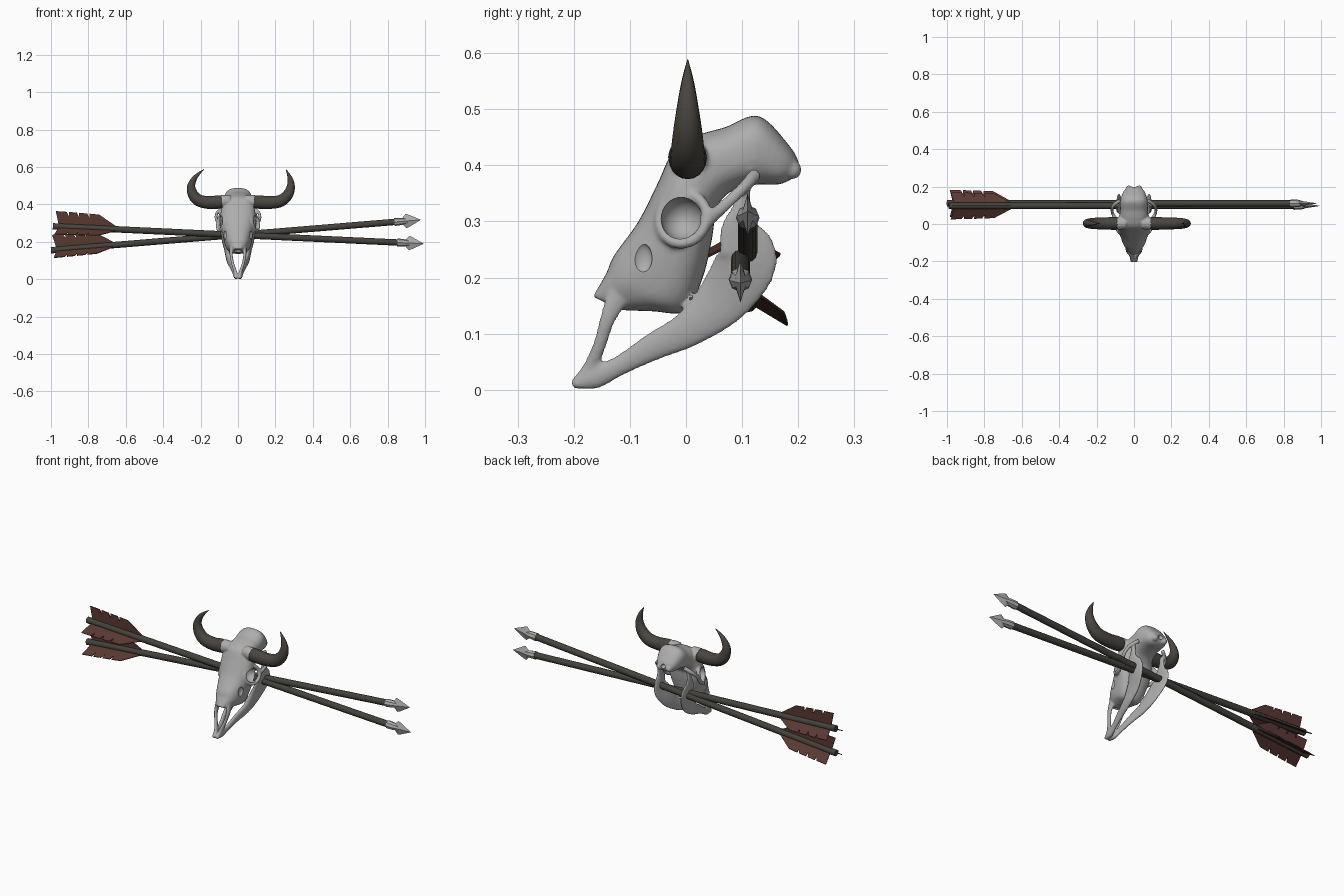
import bpy, bmesh, math
from mathutils import Vector, Matrix

if "Cube" in bpy.data.objects:
    bpy.data.objects.remove(bpy.data.objects["Cube"])


def material(name, rgb):
    m = bpy.data.materials.new(name)
    m.diffuse_color = (*rgb, 1)
    m.use_nodes = True
    m.node_tree.nodes["Principled BSDF"].inputs["Base Color"].default_value = m.diffuse_color
    return m


BONE = material("bone_grey", (0.42, 0.42, 0.42))
HORN = material("horn_brown", (0.068, 0.060, 0.050))
WOOD = material("shaft_wood", (0.060, 0.055, 0.045))
STEEL = material("arrowhead_grey", (0.42, 0.42, 0.42))
FEATHER = material("feather_red_brown", (0.10, 0.040, 0.030))


def finish(bm, name, mat, angle=40, matrix=Matrix()):
    bmesh.ops.recalc_face_normals(bm, faces=bm.faces)
    me = bpy.data.meshes.new(name)
    bm.to_mesh(me)
    bm.free()
    ob = bpy.data.objects.new(name, me)
    bpy.context.collection.objects.link(ob)
    if mat:
        me.materials.append(mat)
    ob.matrix_world = matrix
    activate(ob)
    bpy.ops.object.shade_smooth_by_angle(angle=math.radians(angle))
    return ob


def activate(ob):
    bpy.ops.object.select_all(action='DESELECT')
    ob.select_set(True)
    bpy.context.view_layer.objects.active = ob


def spline(rows, k=5):
    """Catmull-Rom interpolation of rows of numbers."""
    p = [rows[0]] + list(rows) + [rows[-1]]
    out = []
    for i in range(1, len(p) - 2):
        for j in range(k):
            t = j / k
            out.append([0.5 * (2 * b + (c - a) * t + (2 * a - 5 * b + 4 * c - d) * t * t
                               + (3 * b - a - 3 * c + d) * t ** 3)
                        for a, b, c, d in zip(*p[i - 1:i + 3])])
    return out + [list(rows[-1])]


def loft(bm, rings):
    vs = [[bm.verts.new(q) for q in r] for r in rings]
    n = len(vs[0])
    for a, b in zip(vs, vs[1:]):
        for i in range(n):
            bm.faces.new((a[i], a[(i + 1) % n], b[(i + 1) % n], b[i]))
    bm.faces.new(vs[0][::-1])
    bm.faces.new(vs[-1])


def tube(bm, rows, ref, sides=16, k=5):
    """Sweep an ellipse: rows are x, y, z, radius along ref, radius across."""
    rows = spline(rows, k)
    pts = [Vector(r[:3]) for r in rows]
    rings = []
    for i, r in enumerate(rows):
        t = (pts[min(i + 1, len(pts) - 1)] - pts[max(i - 1, 0)]).normalized()
        u = (ref - t * ref.dot(t)).normalized()
        v = t.cross(u)
        rings.append([pts[i] + u * r[3] * math.cos(a) + v * r[4] * math.sin(a)
                      for a in (math.tau * j / sides for j in range(sides))])
    loft(bm, rings)


def ball(bm, c, r):
    m = Matrix.Translation(c) @ Matrix.Diagonal((*r, 1))
    bmesh.ops.create_uvsphere(bm, u_segments=24, v_segments=16, radius=1, matrix=m)


def signed_pow(v, e):
    return math.copysign(abs(v) ** e, v)


X, Y = Vector((1, 0, 0)), Vector((0, 1, 0))

# Skull: braincase and face lofted from sections (top y z, bottom y z, half width)
sections = [(.203, .402, .19, .376, .03), (.185, .434, .165, .366, .055), (.13, .488, .12, .365, .073),
            (.07, .468, .078, .352, .074), (.025, .455, .055, .325, .08), (-.02, .43, .05, .295, .09),
            (-.052, .365, .045, .262, .095), (-.085, .30, .03, .20, .083), (-.128, .24, .0, .14, .068),
            (-.142, .208, -.06, .14, .054), (-.166, .166, -.115, .142, .026)]
bm = bmesh.new()
rings = []
for ty, tz, by, bz, w in spline(sections):
    rings.append([(w * signed_pow(math.sin(a), .8),
                   (ty + by) / 2 + (ty - by) / 2 * signed_pow(math.cos(a), .8),
                   (tz + bz) / 2 + (tz - bz) / 2 * signed_pow(math.cos(a), .8))
                  for a in (math.tau * j / 32 for j in range(32))])
loft(bm, rings)

jaw = [(.008, -.202, .008, .010, .006), (.013, -.165, .022, .012, .021), (.022, -.12, .042, .010, .018),
       (.035, -.06, .076, .011, .025), (.05, .01, .112, .013, .034), (.062, .07, .167, .012, .05),
       (.08, .108, .232, .011, .056), (.088, .097, .285, .008, .038), (.09, .10, .325, .008, .018),
       (.088, .105, .362, .012, .010)]
muzzle = [(.035, -.12, .17, .010, .022), (.036, -.14, .125, .008, .014), (.027, -.154, .08, .008, .012),
          (.014, -.172, .04, .009, .012), (.008, -.20, .012, .010, .006)]
cheek_arch = [(.10, .03, .295, .009, .014), (.117, .065, .325, .008, .011),
              (.110, .10, .358, .008, .011), (.075, .125, .385, .010, .012)]
for s in (1, -1):
    for path in (jaw, muzzle, cheek_arch):
        tube(bm, [(s * r[0], *r[1:]) for r in path], X)
    # Eye socket rim
    c = Vector((s * .09, -.005, .305))
    n = Vector((s * .9, -.35, .2)).normalized()
    u = n.cross(Y).normalized()
    v = n.cross(u)
    rim = [(*(c + u * .045 * math.cos(a) + v * .045 * math.sin(a)), .010, .010)
           for a in (math.tau * j / 24 for j in range(26))]
    tube(bm, rim, n, 10, 2)
    # Neck joint knob and horn core
    ball(bm, (s * .028, .189, .392), (.017, .017, .017))
    tube(bm, [(s * .04, .003, .42, .03, .03), (s * .088, .003, .415, .036, .036)], Y)
skull = finish(bm, "skull", BONE)
activate(skull)
rm = skull.modifiers.new("fuse", 'REMESH')
rm.mode = 'VOXEL'
rm.voxel_size = .0045
sm = skull.modifiers.new("soften", 'SMOOTH')
sm.factor, sm.iterations = .5, 4
for name in ("fuse", "soften"):
    bpy.ops.object.modifier_apply(modifier=name)

# Hollows: eyes, face pits, nose opening, neck hole
hollows = [((0, -.14, .142), (.025, .022, .022)), ((0, .208, .402), (.014, .025, .014))]
for s in (1, -1):
    hollows += [((s * .09, -.008, .305), (.042, .037, .038)),
                ((s * .072, -.078, .235), (.012, .018, .026))]
for c, r in hollows:
    bm = bmesh.new()
    ball(bm, c, r)
    cutter = finish(bm, "hollow_cutter", None)
    cutter.hide_render = True
    activate(skull)
    bo = skull.modifiers.new("cut", 'BOOLEAN')
    bo.operation, bo.solver, bo.object = 'DIFFERENCE', 'EXACT', cutter
    bpy.ops.object.modifier_apply(modifier="cut")
    bpy.data.objects.remove(cutter)
bpy.ops.object.shade_smooth_by_angle(angle=math.radians(50))

# Horns: x, z, radius
radii = (.033, .036, .034, .032, .028, .021, .012, .001)
right = [(.075, .415), (.11, .413), (.17, .41), (.23, .42), (.268, .455), (.283, .50), (.276, .545), (.256, .588)]
left = [(.075, .415), (.105, .413), (.155, .41), (.21, .422), (.241, .455), (.25, .50), (.226, .548), (.182, .588)]
for name, s, path in (("right_horn", 1, right), ("left_horn", -1, left)):
    bm = bmesh.new()
    tube(bm, [(s * x, .003, z, r * .95, r) for (x, z), r in zip(path, radii)], Y, 20)
    finish(bm, name, HORN, 60)


# Arrows built along local x, then laid from tail to tip
def arrow(name, tail, tip):
    d = Vector(tip) - Vector(tail)
    L = d.length
    m = Matrix.Translation(tail) @ d.to_track_quat('X', 'Z').to_matrix().to_4x4()
    bm = bmesh.new()
    tube(bm, [(0, 0, 0, .017, .017), (L - .12, 0, 0, .017, .017)], Y, 12, 1)
    finish(bm, name + "_shaft", WOOD, 40, m)
    # Head: socket and flat pointed blade
    bm = bmesh.new()
    tube(bm, [(L - .14, 0, 0, .021, .022), (L - .10, 0, 0, .020, .019), (L - .05, 0, 0, .006, .010)], Y, 8, 1)
    tube(bm, [(L - .10, 0, 0, .012, .014), (L - .078, 0, 0, .012, .038),
              (L - .065, 0, 0, .011, .034), (L, 0, 0, .001, .001)], Y, 4, 1)
    finish(bm, name + "_head", STEEL, 20, m)
    # Three notched feather vanes
    outline = [(.03, .012), (.012, .082)]
    for i, x in enumerate((.07, .125, .18)):
        h = .081 - .002 * i
        outline += [(x, h), (x + .014, h - .024), (x + .012, h)]
    outline += [(.245, .074), (.345, .012)]
    bm = bmesh.new()
    for deg in (90, 210, 330):
        ca, sa = math.cos(math.radians(deg)), math.sin(math.radians(deg))
        sides = [[bm.verts.new((x, r * ca - o * sa, r * sa + o * ca)) for x, r in outline] for o in (-.002, .002)]
        n = len(outline)
        bm.faces.new(sides[0])
        bm.faces.new(sides[1][::-1])
        for i in range(n):
            j = (i + 1) % n
            bm.faces.new((sides[0][i], sides[0][j], sides[1][j], sides[1][i]))
    finish(bm, name + "_feathers", FEATHER, 20, m)


arrow("rising_arrow", (-1.0, .110, .155), (.976, .110, .318))
arrow("falling_arrow", (-.99, .097, .283), (.992, .097, .190))
